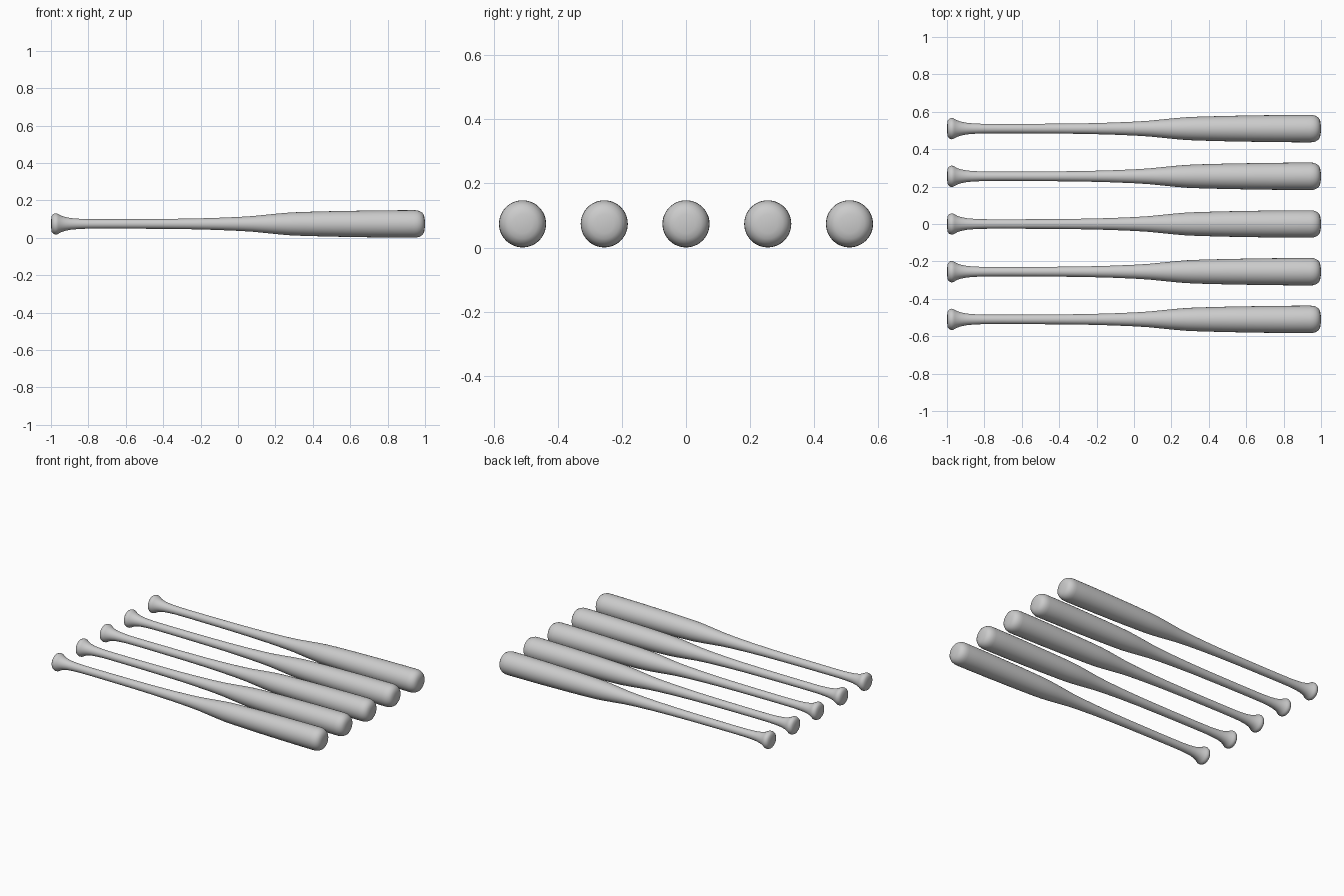
import bpy, bmesh, math

if "Cube" in bpy.data.objects:
    bpy.data.objects.remove(bpy.data.objects["Cube"])

# Bat outline as (x, radius), knob end to barrel end
PROFILE = [
    (-1.0, 0.0), (-0.999, 0.022), (-0.996, 0.042), (-0.989, 0.052), (-0.977, 0.057),
    (-0.967, 0.056), (-0.958, 0.051), (-0.945, 0.044), (-0.925, 0.037), (-0.895, 0.031),
    (-0.86, 0.028), (-0.81, 0.0255), (-0.7, 0.025), (-0.55, 0.0255), (-0.4, 0.0265),
    (-0.25, 0.0285), (-0.12, 0.032), (0.0, 0.037), (0.08, 0.042), (0.15, 0.049),
    (0.22, 0.056), (0.28, 0.061), (0.35, 0.064), (0.5, 0.068), (0.7, 0.0715),
    (0.85, 0.073), (0.94, 0.0735), (0.957, 0.0725), (0.972, 0.068), (0.985, 0.060),
    (0.994, 0.047), (0.998, 0.030), (1.0, 0.0)]
SEGMENTS = 48
SPACING = 0.255
HEIGHT = 0.074


def bat_mesh():
    # Spin the outline around the long axis
    bm = bmesh.new()
    verts = [bm.verts.new((x, 0, r)) for x, r in PROFILE]
    edges = [bm.edges.new(pair) for pair in zip(verts, verts[1:])]
    bmesh.ops.spin(bm, geom=verts + edges, cent=(0, 0, 0), axis=(1, 0, 0),
                   angle=math.tau, steps=SEGMENTS, use_duplicate=False)
    bmesh.ops.remove_doubles(bm, verts=bm.verts, dist=1e-5)
    bmesh.ops.recalc_face_normals(bm, faces=bm.faces)
    for face in bm.faces:
        face.smooth = True
    mesh = bpy.data.meshes.new("baseball_bat")
    bm.to_mesh(mesh)
    bm.free()
    return mesh


# Row of five identical bats
mesh = bat_mesh()
for i in range(5):
    bat = bpy.data.objects.new(f"baseball_bat_{i + 1}", mesh)
    bat.location = (0, (i - 2) * SPACING, HEIGHT)
    bpy.context.collection.objects.link(bat)
